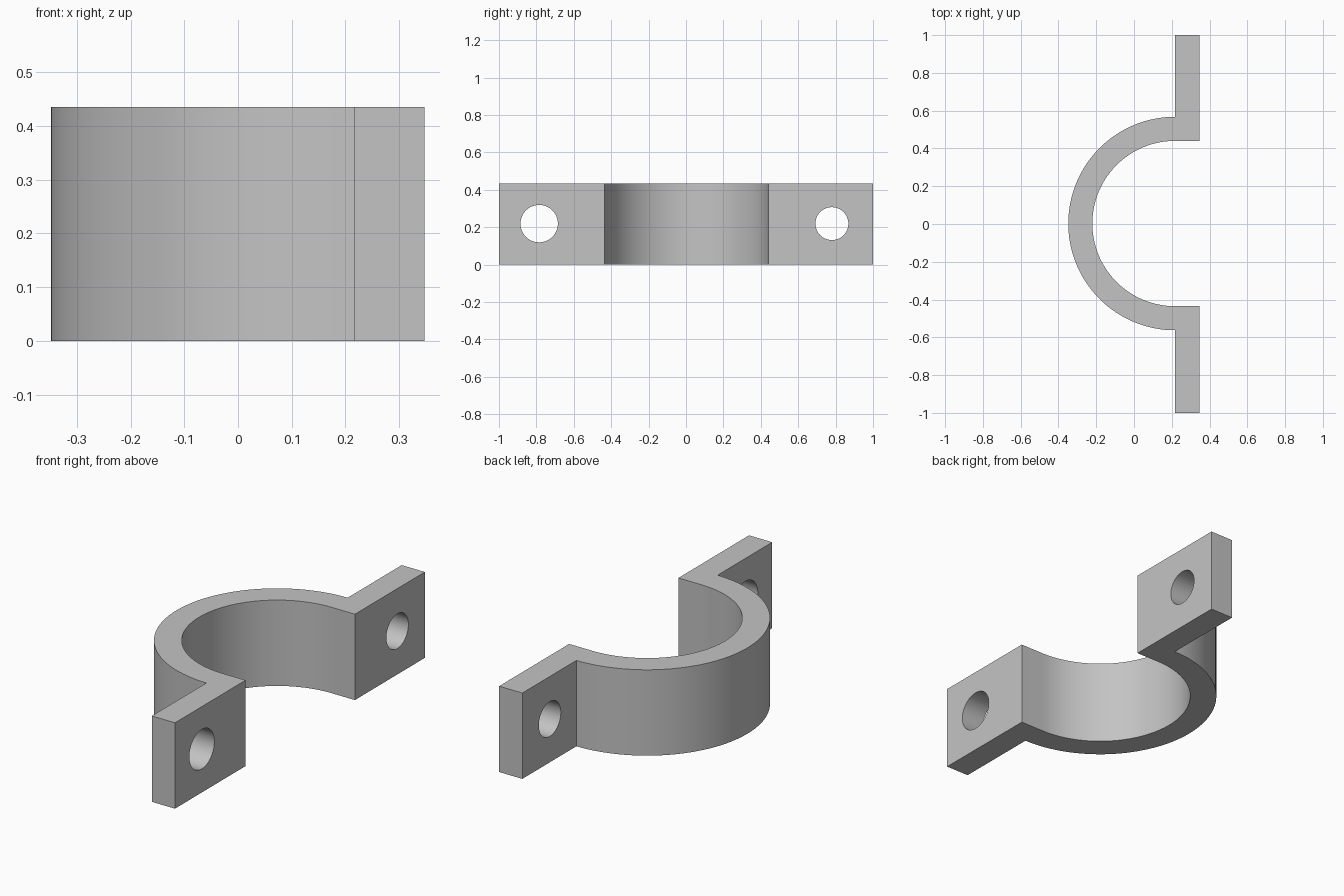
import bpy, bmesh
from math import pi, sin, cos, radians

if "Cube" in bpy.data.objects:
    bpy.data.objects.remove(bpy.data.objects["Cube"], do_unlink=True)

HEIGHT = 0.435
CX, CY = 0.217, 0.0025      # centre of the half ring
R_OUT, R_IN = 0.565, 0.4375
FACE_X = 0.347              # flat mating face of the ears
SEGMENTS = 64

steel = bpy.data.materials.new("plain grey")
steel.use_nodes = True
grey = (0.55, 0.55, 0.55, 1)
steel.diffuse_color = grey
steel.node_tree.nodes["Principled BSDF"].inputs["Base Color"].default_value = grey


def half_ring(radius):
    """Half circle bulging to -x, from the +y end to the -y end."""
    angles = [pi / 2 + pi * i / SEGMENTS for i in range(SEGMENTS + 1)]
    return [(CX + radius * cos(a), CY + radius * sin(a)) for a in angles]


# Clamp outline: outer arc, one ear, inner arc back, other ear
outline = half_ring(R_OUT)
outline += [(CX, -1), (FACE_X, -1), (FACE_X, CY - R_IN)]
outline += half_ring(R_IN)[::-1]
outline += [(FACE_X, CY + R_IN), (FACE_X, 1), (CX, 1)]

bm = bmesh.new()
base = bm.faces.new([bm.verts.new((x, y, 0)) for x, y in outline])
top = bmesh.ops.extrude_face_region(bm, geom=[base])["geom"]
bmesh.ops.translate(bm, vec=(0, 0, HEIGHT),
                    verts=[v for v in top if isinstance(v, bmesh.types.BMVert)])
bmesh.ops.recalc_face_normals(bm, faces=bm.faces)
mesh = bpy.data.meshes.new("clamp_half")
bm.to_mesh(mesh)
bm.free()
clamp = bpy.data.objects.new("clamp_half", mesh)
bpy.context.collection.objects.link(clamp)
mesh.materials.append(steel)
bpy.context.view_layer.objects.active = clamp

# Bolt holes: the front ear's hole is slightly wider
for name, y, radius in (("front", -0.785, 0.1), ("back", 0.78, 0.088)):
    bpy.ops.mesh.primitive_cylinder_add(
        vertices=48, radius=radius, depth=0.4,
        location=((CX + FACE_X) / 2, y, HEIGHT / 2 + 0.002), rotation=(0, radians(90), 0))
    cutter = bpy.context.object
    cutter.name = name + "_hole_cutter"
    cutter.hide_render = True
    cutter.data.materials.append(steel)
    bpy.context.view_layer.objects.active = clamp
    cut = clamp.modifiers.new(name + "_hole", "BOOLEAN")
    cut.operation, cut.solver, cut.object = "DIFFERENCE", "EXACT", cutter
    bpy.ops.object.modifier_apply(modifier=cut.name)
    bpy.data.objects.remove(cutter, do_unlink=True)

# Smooth arcs and bores, sharp edges elsewhere
bpy.ops.object.select_all(action="DESELECT")
clamp.select_set(True)
bpy.context.view_layer.objects.active = clamp
bpy.ops.object.shade_smooth_by_angle(angle=radians(30))
